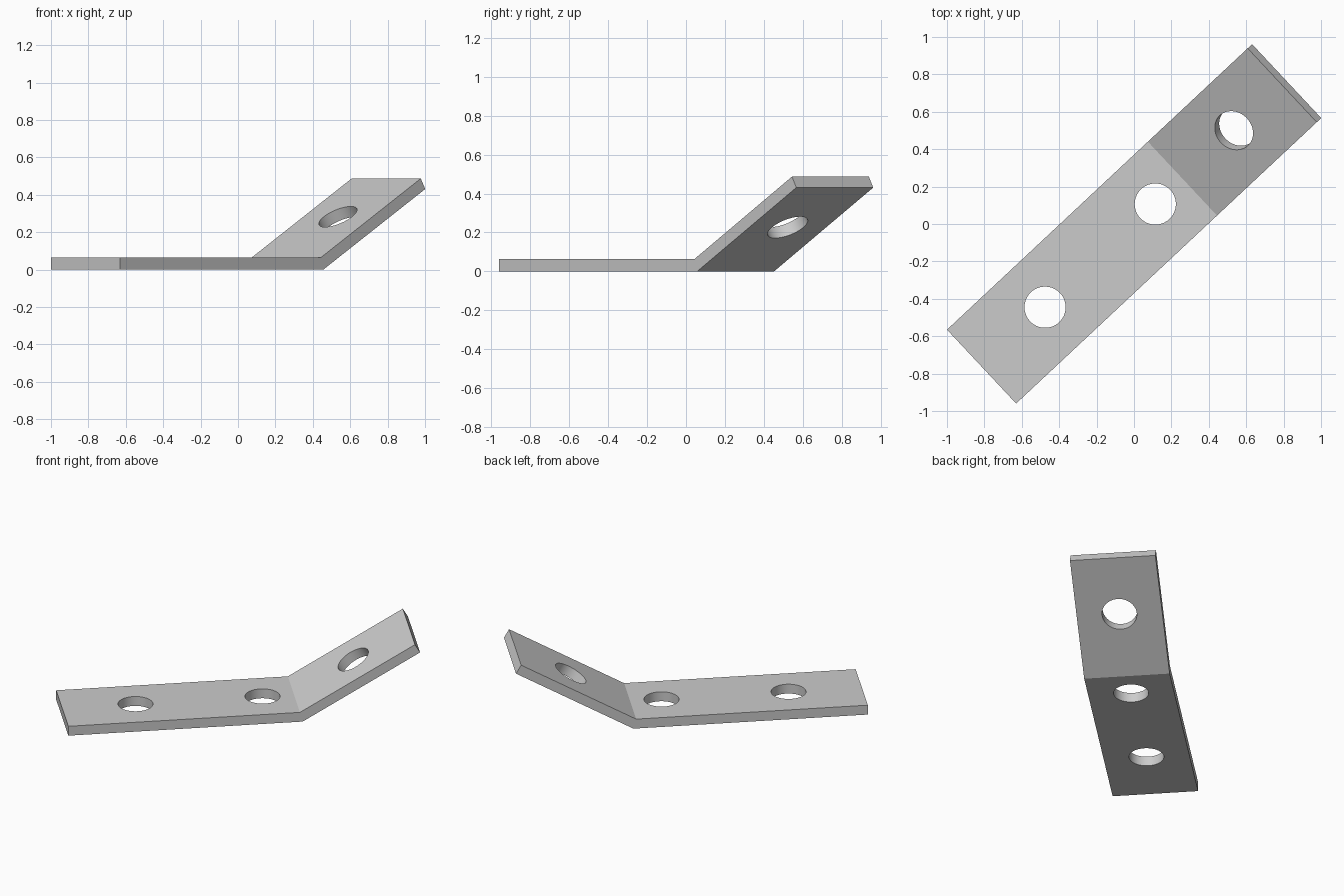
import bpy, bmesh, math
from mathutils import Matrix, Vector

cube = bpy.data.objects.get("Cube")
if cube:
    bpy.data.objects.remove(cube, do_unlink=True)

WIDTH, THICK = 0.541, 0.065
BEND = math.radians(30)
FLAT, ARM = 1.471, 0.8435       # top-face lengths of the two legs
RADIUS = 0.11
PLACE = Matrix.Translation((-0.815, -0.7625, 0)) @ Matrix.Rotation(math.radians(43.1), 4, 'Z')

steel = bpy.data.materials.new("grey_steel")
steel.use_nodes = True
grey = (0.6, 0.6, 0.6, 1)
steel.diffuse_color = grey
steel.node_tree.nodes["Principled BSDF"].inputs["Base Color"].default_value = grey


def add_object(name, bm):
    bmesh.ops.recalc_face_normals(bm, faces=bm.faces)
    mesh = bpy.data.meshes.new(name)
    bm.to_mesh(mesh)
    bm.free()
    mesh.materials.append(steel)
    obj = bpy.data.objects.new(name, mesh)
    bpy.context.collection.objects.link(obj)
    obj.matrix_world = PLACE
    return obj


# Bent strip: side profile extruded across its width
along = Vector((math.cos(BEND), 0, math.sin(BEND)))
down = Vector((math.sin(BEND), 0, -math.cos(BEND)))
bend_top = Vector((FLAT, 0, THICK))
end_top = bend_top + along * ARM
bend_bottom = Vector((FLAT + THICK * math.tan(BEND / 2), 0, 0))
profile = [Vector((0, 0, 0)), bend_bottom, end_top + down * THICK,
           end_top, bend_top, Vector((0, 0, THICK))]
bm = bmesh.new()
side = Vector((0, WIDTH / 2, 0))
near = [bm.verts.new(p - side) for p in profile]
far = [bm.verts.new(p + side) for p in profile]
bm.faces.new(near)
bm.faces.new(far)
for i in range(len(near)):
    j = (i + 1) % len(near)
    bm.faces.new((near[i], near[j], far[j], far[i]))
bracket = add_object("bent_bracket", bm)

# Bolt holes: two upright, one square to the raised arm
holes = [(Vector((0.465, 0, THICK)), 0), (Vector((1.272, 0, THICK)), 0),
         (bend_top + along * 0.435, -BEND)]
bm = bmesh.new()
for centre, tilt in holes:
    bmesh.ops.create_cone(bm, cap_ends=True, segments=64, radius1=RADIUS, radius2=RADIUS,
                          depth=THICK * 3,
                          matrix=Matrix.Translation(centre) @ Matrix.Rotation(tilt, 4, 'Y'))
cutter = add_object("hole_cutter", bm)
cutter.hide_render = True

cut = bracket.modifiers.new("bolt_holes", 'BOOLEAN')
cut.operation = 'DIFFERENCE'
cut.solver = 'EXACT'
cut.object = cutter
bpy.context.view_layer.objects.active = bracket
bracket.select_set(True)
bpy.ops.object.modifier_apply(modifier=cut.name)
bpy.data.objects.remove(cutter, do_unlink=True)
bpy.ops.object.shade_smooth_by_angle(angle=math.radians(20))
